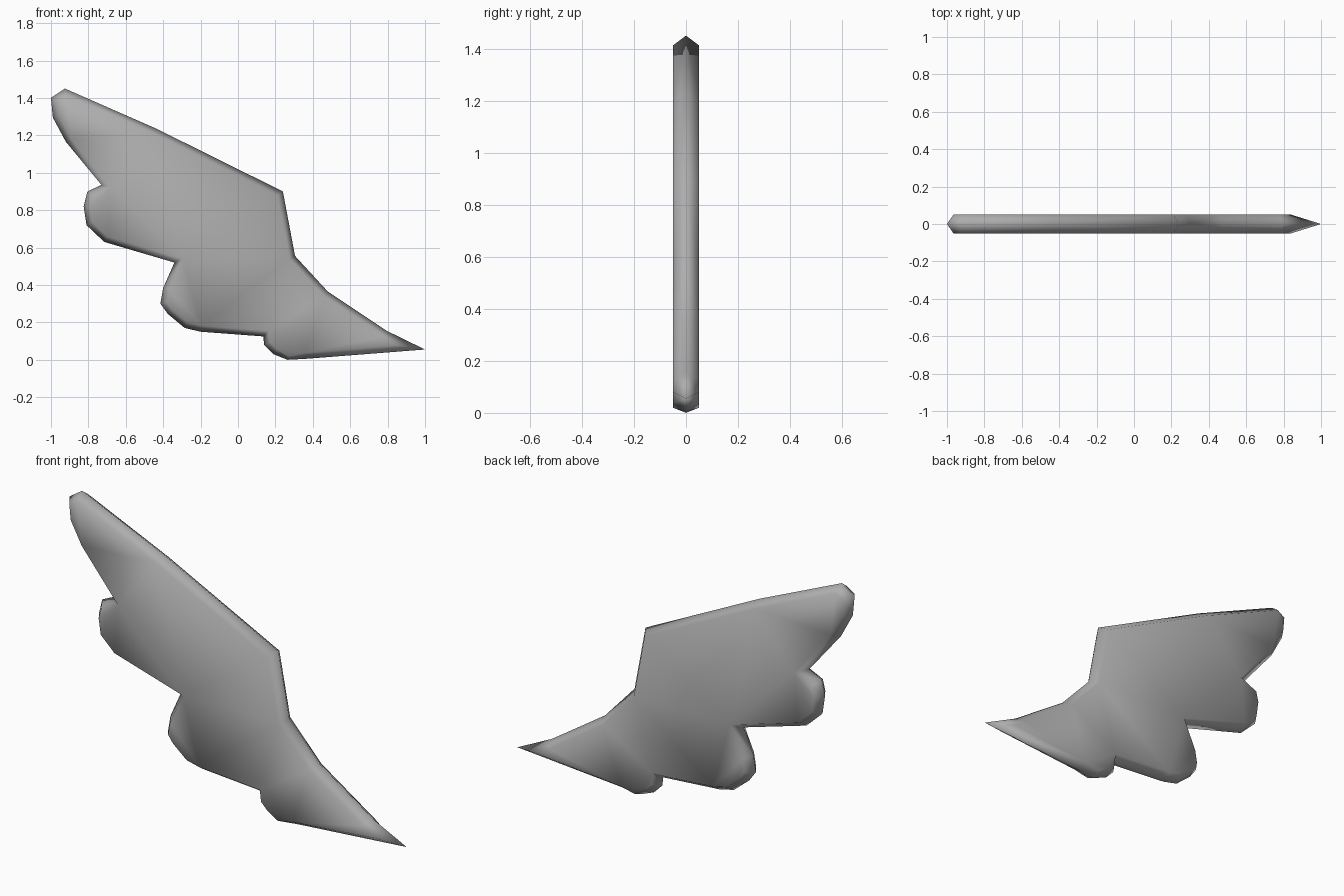
import bpy, bmesh
from mathutils import Vector

if "Cube" in bpy.data.objects:
    bpy.data.objects.remove(bpy.data.objects["Cube"])

# wing outline in the XZ plane, clockwise from the top tip
OUTLINE = [
    (-0.925, 1.45), (-0.435, 1.235), (0.24, 0.90), (0.305, 0.555), (0.48, 0.365),
    (0.795, 0.155), (1.0, 0.055), (0.36, 0.005), (0.265, 0.0), (0.19, 0.03),
    (0.14, 0.08), (0.135, 0.125), (-0.20, 0.15), (-0.285, 0.17), (-0.375, 0.245),
    (-0.415, 0.30), (-0.40, 0.385), (-0.34, 0.52), (-0.715, 0.63), (-0.81, 0.72),
    (-0.825, 0.82), (-0.805, 0.90), (-0.73, 0.935), (-0.92, 1.165),
    (-0.99, 1.295), (-1.0, 1.40),
]
HALF_THICK, INSET, ROOT = 0.05, 0.033, 6


def inset_outline(points, d):
    """Offset a clockwise outline inwards with mitred corners."""
    pts = [Vector(p) for p in points]
    out = []
    for i, p in enumerate(pts):
        a = (p - pts[i - 1]).normalized()
        b = (pts[(i + 1) % len(pts)] - p).normalized()
        na, nb = Vector((a.y, -a.x)), Vector((b.y, -b.x))
        out.append(p + (na + nb) * d / (1 + na.dot(nb)))
    return out


inner = inset_outline(OUTLINE, INSET)
inner[ROOT] = Vector((0.84, 0.08))   # long taper at the pointed root
inner[ROOT + 2].y = 0.02             # slimmer bevel at the lowest point

# bevelled plate: sharp rim in the middle, flat face on each side
bm = bmesh.new()
rim = [bm.verts.new((x, 0, z)) for x, z in OUTLINE]
n = len(rim)
for side in (-1, 1):
    ring = [bm.verts.new((p.x, side * HALF_THICK, p.y)) for p in inner]
    bm.faces.new(ring)
    for i in range(n):
        j = (i + 1) % n
        bm.faces.new((rim[i], rim[j], ring[j], ring[i]))
bmesh.ops.recalc_face_normals(bm, faces=bm.faces)
bmesh.ops.triangulate(bm, faces=[f for f in bm.faces if len(f.verts) > 4])
for f in bm.faces:
    f.smooth = True

mesh = bpy.data.meshes.new("wing")
bm.to_mesh(mesh)
bm.free()
wing = bpy.data.objects.new("wing", mesh)
bpy.context.collection.objects.link(wing)

# dark grey surface
grey = bpy.data.materials.new("dark_grey")
grey.diffuse_color = (0.42, 0.42, 0.42, 1)
grey.use_nodes = True
grey.node_tree.nodes["Principled BSDF"].inputs["Base Color"].default_value = grey.diffuse_color
mesh.materials.append(grey)
